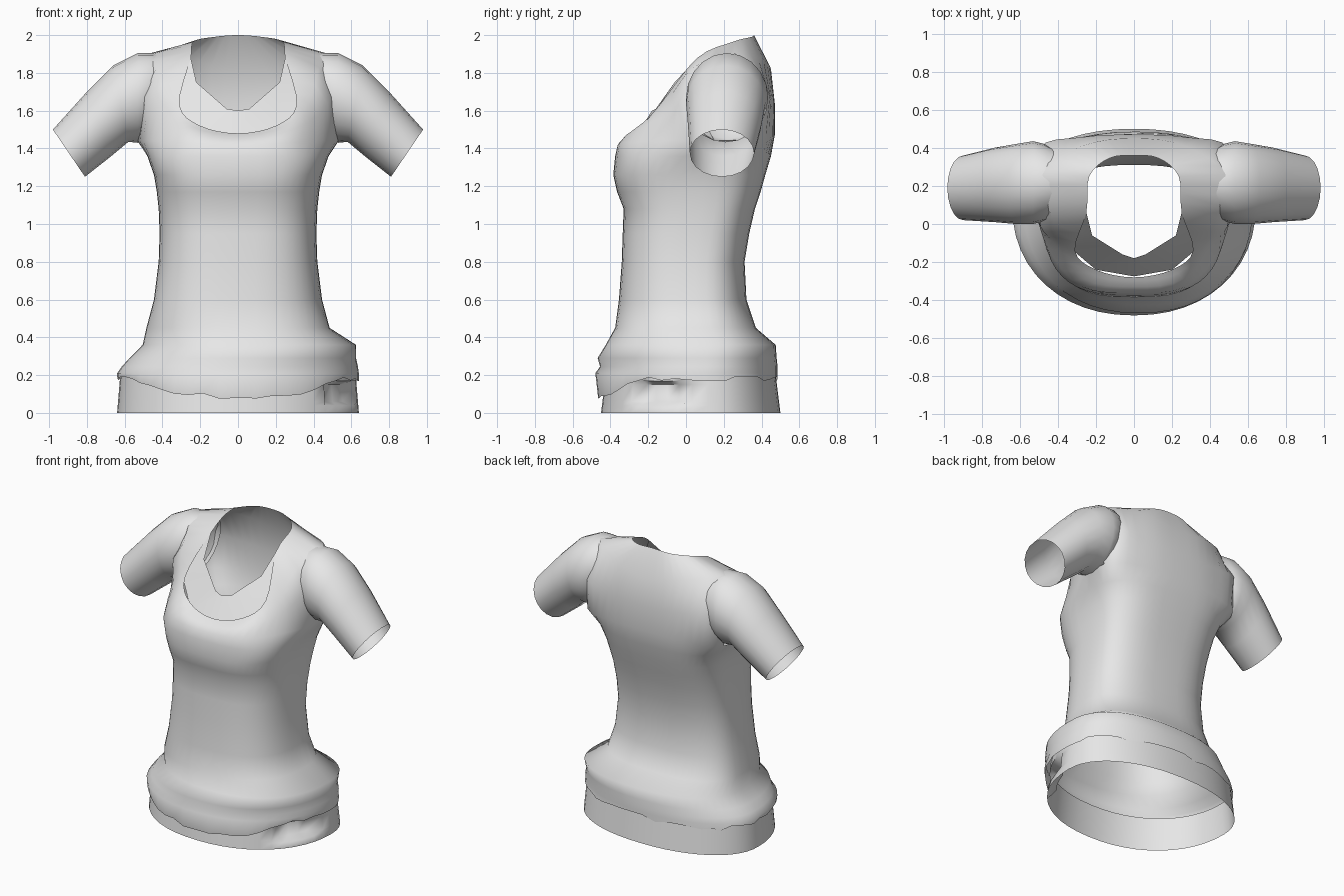
import bpy, bmesh, math, random
from mathutils import Vector

if "Cube" in bpy.data.objects:
    bpy.data.objects.remove(bpy.data.objects["Cube"])
random.seed(4)

SEGMENTS = 48

cloth = bpy.data.materials.new("grey cloth")
cloth.use_nodes = True
cloth.diffuse_color = (0.8, 0.8, 0.8, 1)
cloth.node_tree.nodes["Principled BSDF"].inputs["Base Color"].default_value = (0.8, 0.8, 0.8, 1)


def loft(name, rows, closed=True, drop=None):
    """Skin a list of equally long point rows, leaving out faces picked by drop."""
    bm = bmesh.new()
    grid = [[bm.verts.new(p) for p in row] for row in rows]
    count = len(rows[0])
    for low, high in zip(grid, grid[1:]):
        for i in range(count if closed else count - 1):
            j = (i + 1) % count
            bm.faces.new((low[i], low[j], high[j], high[i]))
    if drop:
        holes = [f for f in bm.faces if drop(f.calc_center_median())]
        bmesh.ops.delete(bm, geom=holes, context='FACES')
    mesh = bpy.data.meshes.new(name)
    bm.to_mesh(mesh)
    bm.free()
    mesh.materials.append(cloth)
    obj = bpy.data.objects.new(name, mesh)
    bpy.context.collection.objects.link(obj)
    bpy.ops.object.select_all(action='DESELECT')
    obj.select_set(True)
    bpy.context.view_layer.objects.active = obj
    bpy.ops.object.shade_smooth_by_angle(angle=math.radians(70))


def spline(a, b, c, d, t):
    return 0.5 * (2 * b + (c - a) * t + (2 * a - 5 * b + 4 * c - d) * t * t
                  + (3 * b - a - 3 * c + d) * t ** 3)


def body_ring(z, half, front, back, power, shift=0):
    """Horizontal rounded section, starting at the front centre."""
    mid = 0.6 * back + 0.4 * front
    ring = []
    for i in range(SEGMENTS):
        a = math.tau * i / SEGMENTS
        s, c = math.sin(a), math.cos(a)
        x = math.copysign(abs(s) ** power, s) * half + shift
        depth = abs(c) ** power
        y = mid + depth * (front - mid if c > 0 else back - mid)
        ring.append(Vector((x, y, z)))
    return ring


def keyed_ring(keys):
    """Mirror seven keys from front centre to back centre into a smooth ring."""
    half = [Vector(k) for k in keys]
    full = half + [Vector((-p.x, p.y, p.z)) for p in half[-2:0:-1]]
    n, steps = len(full), SEGMENTS // len(full)
    return [spline(full[k - 1], full[k], full[(k + 1) % n], full[(k + 2) % n], s / steps)
            for k in range(n) for s in range(steps)]


# Body of the shirt: hem and waist sections, then rings that rise to the neckline
hem = body_ring(0.18, 0.64, -0.465, 0.485, 0.92)
for p in hem:
    p.z += random.uniform(-0.015, 0.015) - 0.35 * max(0, -0.2 - p.y)
sections = [
    (0.21, 0.64, -0.48, 0.485, 0.93),
    (0.245, 0.625, -0.455, 0.485, 0.92, 0.01),
    (0.29, 0.6, -0.468, 0.48, 0.9, 0.025),
    (0.36, 0.565, -0.425, 0.475, 0.85, 0.06),
    (0.45, 0.485, -0.375, 0.37, 0.78),
    (0.6, 0.445, -0.355, 0.32, 0.76),
    (0.8, 0.42, -0.34, 0.31, 0.74),
    (0.95, 0.415, -0.335, 0.335, 0.72),
    (1.08, 0.42, -0.33, 0.365, 0.7),
    (1.17, 0.43, -0.365, 0.395, 0.68),
    (1.26, 0.445, -0.385, 0.42, 0.66),
    (1.36, 0.48, -0.375, 0.45, 0.67),
]
chest = [(0, -.36, 1.42), (.27, -.33, 1.43), (.45, -.13, 1.44), (.53, .15, 1.44),
         (.5, .37, 1.45), (.29, .45, 1.46), (0, .47, 1.47)]
armhole = [(0, -.33, 1.45), (.26, -.29, 1.49), (.43, -.09, 1.58), (.5, .03, 1.68),
           (.5, .39, 1.68), (.28, .455, 1.66), (0, .47, 1.64)]
shoulder = [(0, -.3, 1.47), (.23, -.26, 1.51), (.37, -.11, 1.64), (.43, .04, 1.83),
            (.48, .26, 1.9), (.27, .41, 1.87), (0, .45, 1.82)]
neckline = [(0, -.28, 1.48), (.2, -.24, 1.52), (.31, -.14, 1.63), (.25, .06, 1.88),
            (.235, .25, 1.965), (.13, .345, 1.99), (0, .36, 2)]


def in_armhole(c):
    return abs(c.x) > 0.42 and math.hypot((c.y - .22) / .15, (c.z - 1.66) / .16) < 1


rows = [hem] + [body_ring(*s) for s in sections]
rows += [keyed_ring(k) for k in (chest, armhole, shoulder, neckline)]
loft("shirt_body", rows, drop=in_armhole)

# Lower band showing under the ragged hem, pressed in at one side
band = [body_ring(z, 0.64 - z / 12, -0.45 + z / 8, 0.5 - z / 8, 0.93)
        for z in (0, 0.04, 0.06, 0.15, 0.17, 0.22)]
for p in band[2] + band[3]:
    if p.x > 0.3 and -0.28 < p.y < 0:
        p.x *= 0.9
        p.y *= 0.9
loft("lower_band", band)

# Under layer filling the scoop with a shallow V
inner = [(0, -.18, 1.6), (.06, -.16, 1.61), (.22, -.06, 1.75), (.25, .06, 1.88)]
outer = [(0, -.275, 1.45), (.2, -.24, 1.485), (.325, -.135, 1.6), (.32, -.03, 1.75)]


def mirrored(keys):
    return [Vector((-x, y, z)) for x, y, z in keys[:0:-1]] + [Vector(k) for k in keys]


loft("neck_insert", [mirrored(outer), mirrored(inner)], closed=False)

# Sleeves: each section is (top x, top z, under x, under z, front y, back y)
sleeve = [
    (.36, 1.89, .45, 1.5, .06, .38),
    (.45, 1.905, .49, 1.45, .015, .42),
    (.53, 1.905, .53, 1.43, 0, .435),
    (.66, 1.84, .58, 1.435, 0, .42),
    (.8, 1.7, .67, 1.36, .01, .4),
    (.98, 1.5, .81, 1.25, .02, .36),
]


def sleeve_ring(side, top_x, top_z, low_x, low_z, front, back):
    ring = []
    for i in range(20):
        a = math.tau * i / 20
        h = (1 + math.cos(a)) / 2
        y = (front + back) / 2 + math.sin(a) * (back - front) / 2
        ring.append((side * (low_x + (top_x - low_x) * h), y, low_z + (top_z - low_z) * h))
    return ring if side < 0 else ring[::-1]


for name, side in (("left_sleeve", 1), ("right_sleeve", -1)):
    loft(name, [sleeve_ring(side, *s) for s in sleeve])
